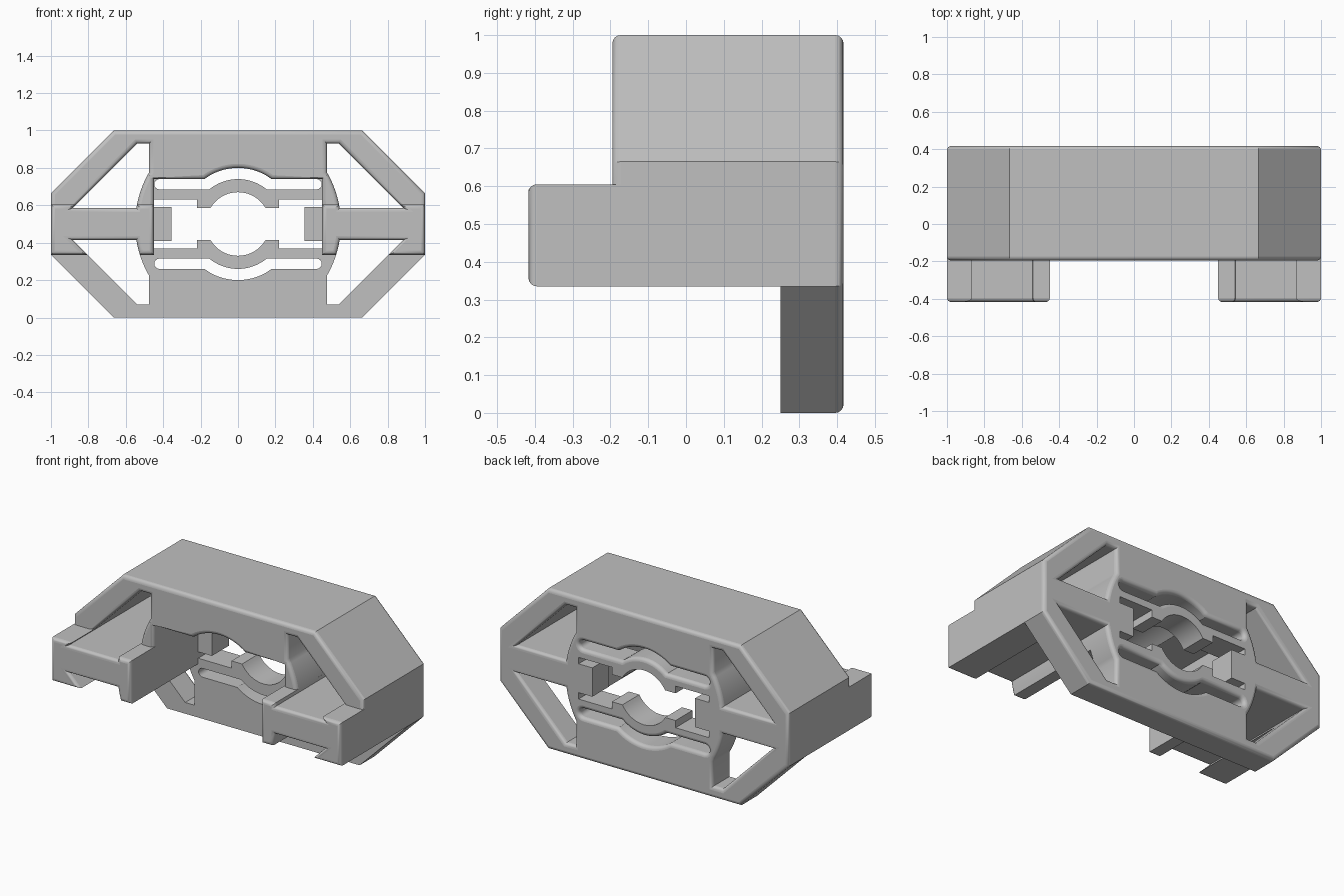
import bpy
import bmesh
from math import sin, cos, radians, degrees, asin, pi
from mathutils import Vector
from mathutils.geometry import tessellate_polygon

cube = bpy.data.objects.get("Cube")
if cube:
    bpy.data.objects.remove(cube, do_unlink=True)

grey = bpy.data.materials.new("plain grey")
grey.use_nodes = True
GREY = (0.53, 0.53, 0.53, 1)
grey.diffuse_color = GREY
grey.node_tree.nodes["Principled BSDF"].inputs["Base Color"].default_value = GREY

BACK, PLATE, BODY, FRONT = 0.417, 0.25, -0.195, -0.417
ROUND = 0.022
MID = 0.5            # height of the central axis
DISC = 0.55          # radius of the central disc
ARM = 0.085          # half height of an arm
STEP = 0.105         # arm block top above the axis
BASE = 0.335         # underside of the arm blocks


# Profile helpers, all points are (x, z)
def arc(r, a0, a1, n, c=(0, MID)):
    angles = [radians(a0 + (a1 - a0) * i / n) for i in range(n + 1)]
    return [(c[0] + r * cos(a), c[1] + r * sin(a)) for a in angles]


def disc_angle(height, r=DISC):
    return degrees(asin(height / r))


def flip_x(pts):
    return [(-x, z) for x, z in pts]


def flip_z(pts):
    return [(x, 2 * MID - z) for x, z in pts]


def mirrored(half):
    return half + [p for p in reversed(flip_x(half)) if abs(p[0]) > 1e-5]


def ccw(pts):
    area = sum(a[0] * b[1] - b[0] * a[1] for a, b in zip(pts, pts[1:] + pts[:1]))
    return [Vector(p) for p in (pts if area > 0 else pts[::-1])]


def inset(loop, d):
    out = []
    for i, p in enumerate(loop):
        u = (p - loop[i - 1]).normalized()
        v = (loop[(i + 1) % len(loop)] - p).normalized()
        n, m = Vector((-u.y, u.x)), Vector((-v.y, v.x))
        out.append(p + (n + m) * d / (1 + n.dot(m)))
    return out


def prism(name, loops, y0, y1, round0=0, round1=0, sharp_from=99):
    """Extrude an outline with holes along y, with rounded rims at either end."""
    bm = bmesh.new()
    caps = [[], []]
    seg = 4
    for k, pts in enumerate(loops):
        loop = ccw(pts)
        sign = 1 if k == 0 else -1
        r0, r1 = (0, 0) if k >= sharp_from else (round0, round1)
        steps = [pi / 2 * i / seg for i in range(seg + 1)]
        front = [(y0 + r0 * (1 - sin(a)), r0 * (1 - cos(a))) for a in reversed(steps)]
        back = [(y1 - r1 * (1 - sin(a)), r1 * (1 - cos(a))) for a in steps]
        levels = (front if r0 else [(y0, 0)]) + (back if r1 else [(y1, 0)])
        rings = [[bm.verts.new((p.x, y, p.y)) for p in inset(loop, d * sign)]
                 for y, d in levels]
        count = len(loop)
        for a, b in zip(rings, rings[1:]):
            for i in range(count):
                j = (i + 1) % count
                bm.faces.new((a[i], a[j], b[j], b[i]))
        # Keep flat faces flat where a rounded rim begins
        limits = [rings[0], rings[-1]]
        if r0:
            limits.append(rings[seg])
        if r1:
            limits.append(rings[-1 - seg])
        for ring in limits:
            for i in range(count):
                edge = bm.edges.get((ring[i - 1], ring[i]))
                if edge:
                    edge.smooth = False
        caps[0].append(rings[0])
        caps[1].append(rings[-1])
    for cap in caps:
        flat = [v for ring in cap for v in ring]
        polys = [[Vector((v.co.x, v.co.z, 0)) for v in ring] for ring in cap]
        for tri in tessellate_polygon(polys):
            if len(set(tri)) == 3:
                bm.faces.new([flat[i] for i in tri])
    bmesh.ops.recalc_face_normals(bm, faces=bm.faces)
    mesh = bpy.data.meshes.new(name)
    bm.to_mesh(mesh)
    bm.free()
    mesh.materials.append(grey)
    obj = bpy.data.objects.new(name, mesh)
    bpy.context.collection.objects.link(obj)
    bpy.ops.object.select_all(action="DESELECT")
    obj.select_set(True)
    bpy.context.view_layer.objects.active = obj
    bpy.ops.object.shade_smooth_by_angle(angle=radians(32))
    return obj


# Shared outlines
a_arm, a_step, a_base = (disc_angle(h) for h in (ARM, STEP, MID - BASE))
arm_top, arm_low = MID + ARM, MID - ARM
tip = 0.885          # where an arm meets the sloping beam
window = [(0.475, 0.93), (0.54, 0.93), (tip, arm_top)] + arc(DISC, a_arm, 30.3, 8)
octagon = mirrored([(0.665, 1), (1, 0.665), (1, BASE), (0.665, 0)])

# Curved slots that free the spring strips
a_out, a_in = disc_angle(0.24, 0.3), disc_angle(0.185, 0.24)
slot = mirrored(arc(0.3, 90, a_out, 10)
                + arc(0.0275, 90, -90, 8, (0.42, 0.7125))
                + arc(0.24, a_in, 90, 10))

# Central opening with round grip, clip ends and side stops
quarter = arc(0.17, 90, 30, 10) + [(0.15, 0.585), (0.22, 0.585), (0.22, 0.63),
                                   (0.45, 0.63), (0.45, 0.59), (0.355, 0.59)]
opening = mirrored(quarter + flip_z(quarter)[::-1])

windows = [window, flip_x(window)]
prism("back_plate",
      [octagon] + windows + [flip_z(w) for w in windows]
      + [slot, flip_z(slot), opening],
      PLATE, BACK, 0, ROUND, sharp_from=7)

# Deep upper body, open underneath
lower_edge = ([(0.45, BASE)] + arc(DISC, -a_base, -a_arm, 3)
              + [(tip, arm_low), (tip - arm_low + BASE, BASE), (1, BASE)])
body = mirrored(arc(0.3, 90, a_out, 10) + [(0.45, 0.74)] + lower_edge
                + [(1, 0.665), (0.665, 1)])
prism("upper_body", [body] + windows, BODY, PLATE, ROUND, 0)

# Forward reaching side arms
top = MID + STEP
arm = (lower_edge + [(1, top), (tip - STEP + ARM, top), (tip, arm_top)]
       + arc(DISC, a_arm, a_step, 2) + [(0.45, top)])
prism("left_arm", [arm], FRONT, 0.1, ROUND, 0)
prism("right_arm", [flip_x(arm)], FRONT, 0.1, ROUND, 0)
